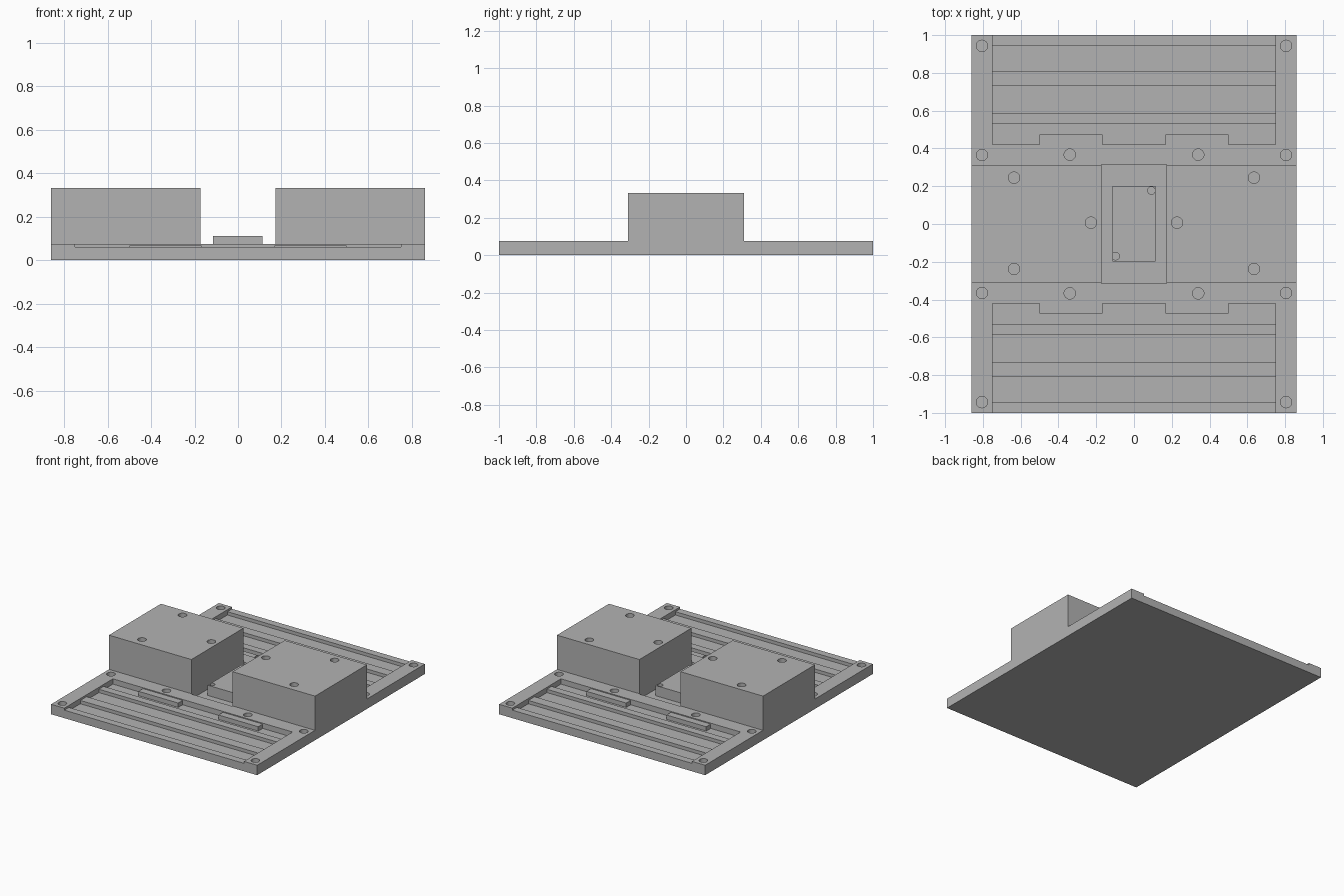
import bpy, bmesh
from mathutils import Matrix

cube = bpy.data.objects.get("Cube")
if cube:
    bpy.data.objects.remove(cube, do_unlink=True)

grey = bpy.data.materials.new("plain_grey")
grey.use_nodes = True
grey.diffuse_color = (0.45, 0.45, 0.45, 1)
grey.node_tree.nodes["Principled BSDF"].inputs["Base Color"].default_value = grey.diffuse_color

TOP, FLOOR, RIB = 0.075, 0.035, 0.06
BLOCK_TOP, CORE_TOP = 0.333, 0.112
HALF_X, HALF_Y = 0.86, 1.0
BLOCK_X, BLOCK_Y = 0.172, 0.31


def to_object(bm, name):
    bmesh.ops.recalc_face_normals(bm, faces=bm.faces)
    mesh = bpy.data.meshes.new(name)
    bm.to_mesh(mesh)
    bm.free()
    mesh.materials.append(grey)
    obj = bpy.data.objects.new(name, mesh)
    bpy.context.collection.objects.link(obj)
    return obj


def add_box(bm, lo, hi):
    size = [b - a for a, b in zip(lo, hi)]
    mid = [(a + b) / 2 for a, b in zip(lo, hi)]
    bmesh.ops.create_cube(bm, size=1, matrix=Matrix.Translation(mid) @ Matrix.Diagonal((*size, 1)))


def box(name, lo, hi):
    bm = bmesh.new()
    add_box(bm, lo, hi)
    return to_object(bm, name)


def add_holes(bm, points, radius, top, depth):
    for x, y in points:
        bmesh.ops.create_cone(bm, cap_ends=True, segments=32, radius1=radius, radius2=radius,
                              depth=2 * depth, matrix=Matrix.Translation((x, y, top)))


def add_prism(bm, profile, half_width):
    # Extrude a closed y-z profile across x
    face = bm.faces.new([bm.verts.new((-half_width, y, z)) for y, z in profile])
    moved = bmesh.ops.extrude_face_region(bm, geom=[face])["geom"]
    bmesh.ops.translate(bm, vec=(2 * half_width, 0, 0),
                        verts=[v for v in moved if isinstance(v, bmesh.types.BMVert)])


def cut(target, bm):
    cutter = to_object(bm, target.name + "_cutter")
    cutter.hide_render = True
    mod = target.modifiers.new("cut", "BOOLEAN")
    mod.operation, mod.solver, mod.object = "DIFFERENCE", "EXACT", cutter
    graph = bpy.context.evaluated_depsgraph_get()
    mesh = bpy.data.meshes.new_from_object(target.evaluated_get(graph))
    target.modifiers.clear()
    target.data = mesh
    bpy.data.objects.remove(cutter, do_unlink=True)


# Base plate with ribbed trays at both ends, a central pocket and screw holes
base = box("base_plate", (-HALF_X, -HALF_Y, 0), (HALF_X, HALF_Y, TOP))
cutters = bmesh.new()
grooves = [(0.42, 0.53), (0.587, 0.733), (0.808, 0.945)]
for side in (-1, 1):
    profile = [(0.42, TOP + 0.1)]
    for i, (near, far) in enumerate(grooves):
        if i:
            profile.append((near, RIB))
        profile += [(near, FLOOR), (far, FLOOR), (far, RIB)]
    profile += [(HALF_Y + 0.1, RIB), (HALF_Y + 0.1, TOP + 0.1)]
    add_prism(cutters, [(side * y, z) for y, z in profile], 0.75)
    add_holes(cutters, [(sx * x, side * y) for sx in (-1, 1)
                        for x, y in ((0.805, 0.943), (0.805, 0.365), (0.34, 0.367))],
              0.03, TOP, 0.04)
add_box(cutters, (-BLOCK_X, -0.315, FLOOR), (BLOCK_X, 0.315, TOP + 0.1))
cut(base, cutters)

# Small pads against the inner wall of each tray
for x_name, sx in (("left", 1), ("right", -1)):
    for y_name, sy in (("front", -1), ("back", 1)):
        xs = sorted((sx * 0.168, sx * 0.5))
        ys = sorted((sy * 0.415, sy * 0.473))
        box(f"{y_name}_{x_name}_pad", (xs[0], ys[0], FLOOR - 0.005), (xs[1], ys[1], 0.068))

# Two tall side blocks with three holes each
for name, s in (("left_block", 1), ("right_block", -1)):
    x0, x1 = sorted((s * BLOCK_X, s * HALF_X))
    block = box(name, (x0, -BLOCK_Y, TOP), (x1, BLOCK_Y, BLOCK_TOP))
    cutters = bmesh.new()
    add_holes(cutters, [(s * 0.635, 0.245), (s * 0.635, -0.238), (s * 0.228, 0.007)],
              0.03, BLOCK_TOP, 0.06)
    cut(block, cutters)

# Low centre block standing in the pocket
core = box("centre_block", (-0.115, -0.198, FLOOR - 0.005), (0.113, 0.202, CORE_TOP))
cutters = bmesh.new()
add_holes(cutters, [(0.092, 0.177), (-0.097, -0.17)], 0.02, CORE_TOP, 0.04)
cut(core, cutters)
